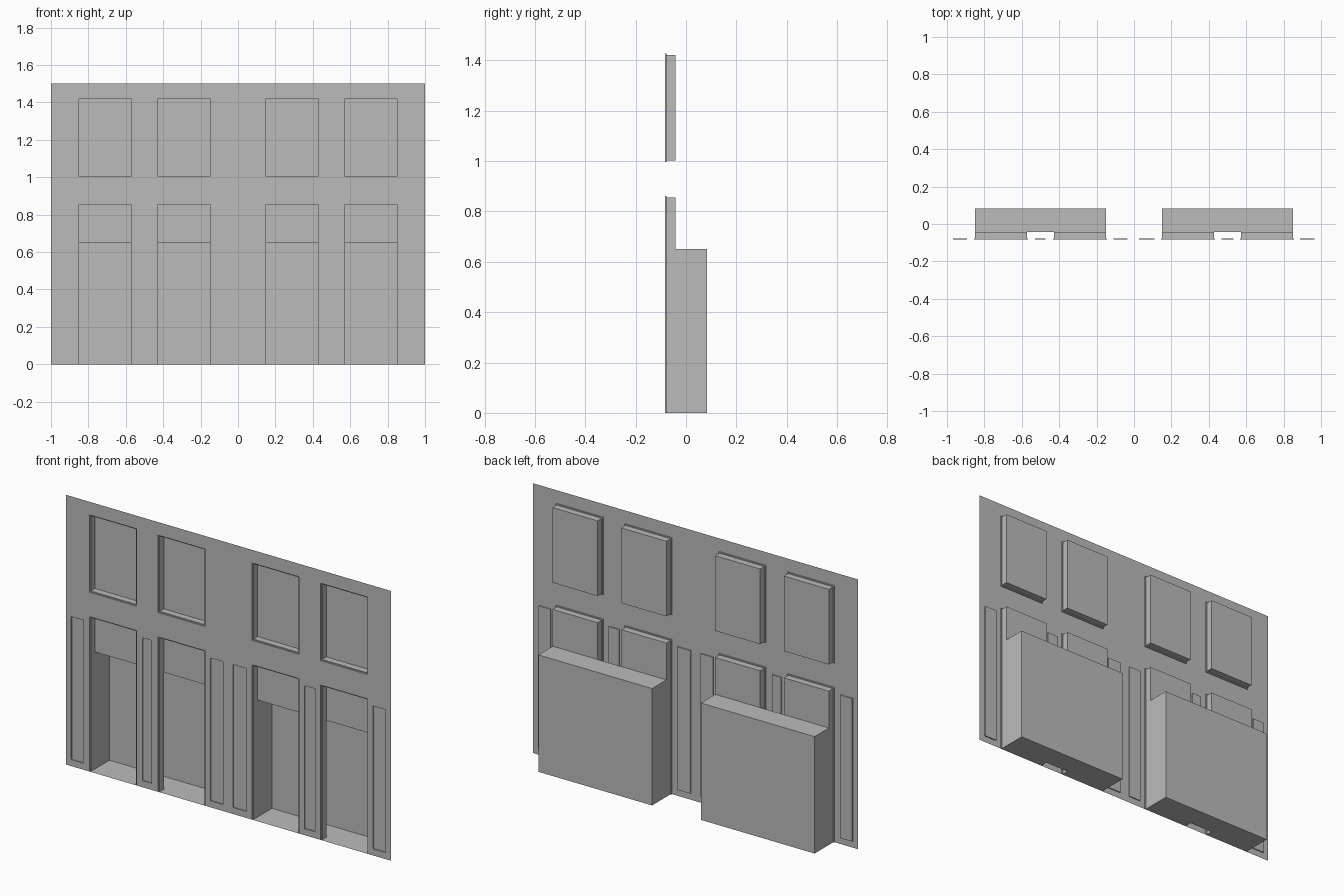
import bpy
import bmesh
from mathutils import Vector

cube = bpy.data.objects.get("Cube")
if cube:
    bpy.data.objects.remove(cube, do_unlink=True)

# One plain grey for the whole wall
grey = bpy.data.materials.new("plain_grey")
grey.use_nodes = True
grey.diffuse_color = (0.5, 0.5, 0.5, 1)
grey.node_tree.nodes["Principled BSDF"].inputs["Base Color"].default_value = (0.5, 0.5, 0.5, 1)

FRONT, LEDGE, RECESS, BACK = -0.084, -0.078, -0.042, 0.084
LIP = 0.006
WIDTH, HEIGHT, ROOM_TOP = 1.0, 1.5, 0.65


def rect(bm, axis, at, u, v, facing):
    """Axis-aligned rectangle at a position along an axis, facing +1 or -1."""
    points = []
    for a, b in ((u[0], v[0]), (u[1], v[0]), (u[1], v[1]), (u[0], v[1])):
        p = [a, b]
        p.insert(axis, at)
        points.append(bm.verts.new(p))
    face = bm.faces.new(points)
    face.normal_update()
    want = Vector((0, 0, 0))
    want[axis] = facing
    if face.normal.dot(want) < 0:
        face.normal_flip()


def tube(bm, x, z, y):
    """Four walls facing the inside of a recess."""
    rect(bm, 0, x[0], y, z, 1)
    rect(bm, 0, x[1], y, z, -1)
    rect(bm, 2, z[0], x, y, 1)
    rect(bm, 2, z[1], x, y, -1)


def sheet(bm, y, x, z, holes):
    """Front-facing sheet with rectangular holes left open."""
    xs = sorted({*x, *(v for h in holes for v in h[0])})
    zs = sorted({*z, *(v for h in holes for v in h[1])})
    for xa, xb in zip(xs, xs[1:]):
        for za, zb in zip(zs, zs[1:]):
            mx, mz = (xa + xb) / 2, (za + zb) / 2
            if not any(h[0][0] < mx < h[0][1] and h[1][0] < mz < h[1][1] for h in holes):
                rect(bm, 1, y, (xa, xb), (za, zb), -1)


def finish(name, bm):
    bmesh.ops.remove_doubles(bm, verts=bm.verts, dist=0.0001)
    mesh = bpy.data.meshes.new(name)
    bm.to_mesh(mesh)
    bm.free()
    mesh.materials.append(grey)
    obj = bpy.data.objects.new(name, mesh)
    bpy.context.collection.objects.link(obj)


def opening(name, x, z, back_from, sill):
    """Recess with a shallow stepped lip; the back starts at back_from."""
    bm = bmesh.new()
    inner_x = (x[0] + LIP, x[1] - LIP)
    inner_z = (z[0] + sill, z[1] - LIP)
    tube(bm, x, z, (FRONT, LEDGE))
    sheet(bm, LEDGE, x, z, [(inner_x, inner_z)])
    tube(bm, inner_x, inner_z, (LEDGE, RECESS))
    rect(bm, 1, RECESS, inner_x, (max(back_from, inner_z[0]), inner_z[1]), -1)
    finish(name, bm)


# Opening columns, mirrored about the centre
right_half = [(0.144, 0.433), (0.567, 0.856)]
columns = [(-b, -a) for a, b in reversed(right_half)] + right_half
window_z, door_z = (0.997, 1.427), (0, 0.861)

# Narrow sunken panels on the piers
panel_z = (0.036, 0.831)
panels = [(-0.968, -0.893), (-0.53, -0.473), (-0.11, -0.035),
          (0.028, 0.11), (0.467, 0.531), (0.888, 0.965)]

# Wall face with every opening cut out
wall = bmesh.new()
sheet(wall, FRONT, (-WIDTH, WIDTH), (0, HEIGHT),
      [(c, z) for c in columns for z in (window_z, door_z)] + [(p, panel_z) for p in panels])
finish("wall_face", wall)

for i, column in enumerate(columns, 1):
    opening(f"window_recess_{i}", column, window_z, 0, LIP)
    opening(f"doorway_{i}", column, door_z, ROOM_TOP, 0)

for i, panel in enumerate(panels, 1):
    bm = bmesh.new()
    tube(bm, panel, panel_z, (FRONT, LEDGE))
    rect(bm, 1, LEDGE, panel, panel_z, -1)
    finish(f"pier_panel_{i}", bm)

# Low room behind each pair of doorways
for name, first, second in (("right_room", columns[0], columns[1]),
                            ("left_room", columns[2], columns[3])):
    bm = bmesh.new()
    room_x, room_z = (first[0] + LIP, second[1] - LIP), (0, ROOM_TOP)
    tube(bm, room_x, room_z, (RECESS, BACK))
    rect(bm, 1, BACK, room_x, room_z, -1)
    rect(bm, 1, RECESS, (first[1] - LIP, second[0] + LIP), room_z, 1)
    finish(name, bm)
